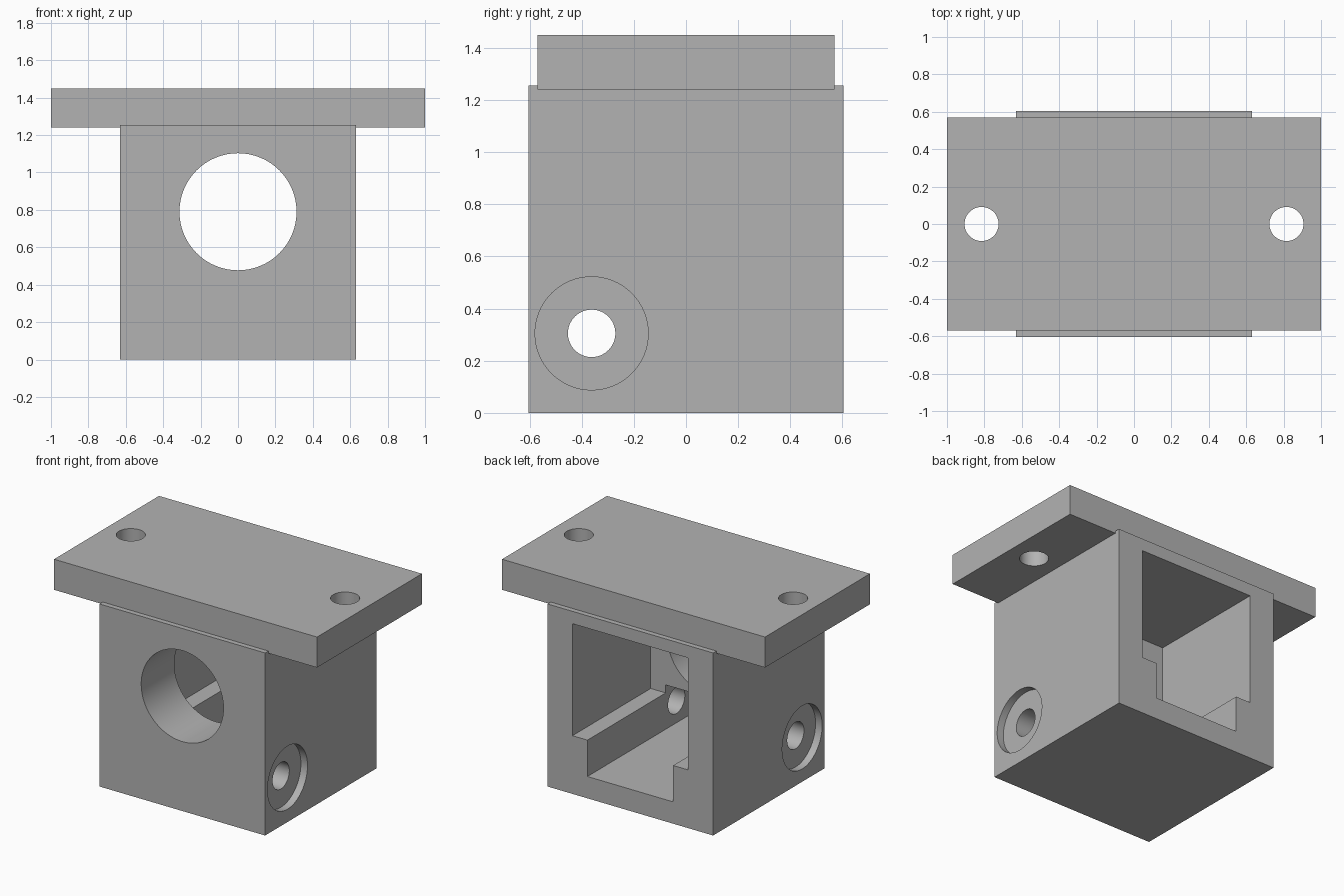
import bpy
import math

old = bpy.data.objects.get("Cube")
if old:
    bpy.data.objects.remove(old, do_unlink=True)

grey = bpy.data.materials.new("plain_grey")
grey.use_nodes = True
grey.diffuse_color = (0.45, 0.45, 0.45, 1)
grey.node_tree.nodes["Principled BSDF"].inputs["Base Color"].default_value = (0.45, 0.45, 0.45, 1)


def box(name, x, y, z):
    """Box from (low, high) ranges on each axis."""
    spans = (x, y, z)
    bpy.ops.mesh.primitive_cube_add(size=1, location=[(a + b) / 2 for a, b in spans])
    ob = bpy.context.object
    ob.name = name
    ob.scale = [b - a for a, b in spans]
    bpy.ops.object.transform_apply(location=True, rotation=True, scale=True)
    ob.data.materials.append(grey)
    return ob


def rod(name, axis, centre, radius, length):
    """Cylinder lying along the given axis."""
    turn = {"x": (0, math.pi / 2, 0), "y": (math.pi / 2, 0, 0), "z": (0, 0, 0)}[axis]
    bpy.ops.mesh.primitive_cylinder_add(vertices=64, radius=radius, depth=length,
                                        location=centre, rotation=turn)
    ob = bpy.context.object
    ob.name = name
    bpy.ops.object.transform_apply(location=True, rotation=True, scale=True)
    ob.data.materials.append(grey)
    return ob


def cut(target, cutters):
    """Subtract each cutter, then remove it."""
    for cutter in cutters:
        cutter.hide_render = True
        bpy.ops.object.select_all(action="DESELECT")
        target.select_set(True)
        bpy.context.view_layer.objects.active = target
        mod = target.modifiers.new("cut", "BOOLEAN")
        mod.operation = "DIFFERENCE"
        mod.solver = "EXACT"
        mod.object = cutter
        bpy.ops.object.modifier_apply(modifier=mod.name)
        bpy.data.objects.remove(cutter, do_unlink=True)
    bpy.ops.object.shade_smooth_by_angle(angle=math.radians(30))


# Housing: hollow block, open at the back
WALL_X = 0.63
BLOCK_Y = -0.245   # inner face of the thick front block
housing = box("housing", (-WALL_X, WALL_X), (-0.605, 0.605), (0, 1.255))

cutters = [
    # Wide chamber, lower channel running under the front block
    box("chamber_cutter", (-0.44, 0.44), (BLOCK_Y, 0.7), (0.4, 1.17)),
    box("channel_cutter", (-0.326, 0.326), (BLOCK_Y, 0.7), (0.15, 0.5)),
    box("pocket_cutter", (-0.326, 0.326), (-0.52, BLOCK_Y + 0.1), (0.15, 0.455)),
    # Large round front opening
    rod("bore_cutter", "y", (0, -0.45, 0.79), 0.313, 0.6),
    # Cross hole through both side walls
    rod("cross_hole_cutter", "x", (0, -0.362, 0.305), 0.091, 2),
]
# Shallow round recess around the cross hole on each side
for side in (-1, 1):
    cutters.append(rod("recess_cutter", "x", (side * WALL_X, -0.362, 0.305), 0.217, 0.1))
cut(housing, cutters)

# Mounting plate with two bolt holes
plate = box("mounting_plate", (-1, 1), (-0.57, 0.57), (1.24, 1.45))
cut(plate, [rod("bolt_hole_cutter", "z", (side * 0.815, 0, 1.35), 0.091, 0.5)
            for side in (-1, 1)])
